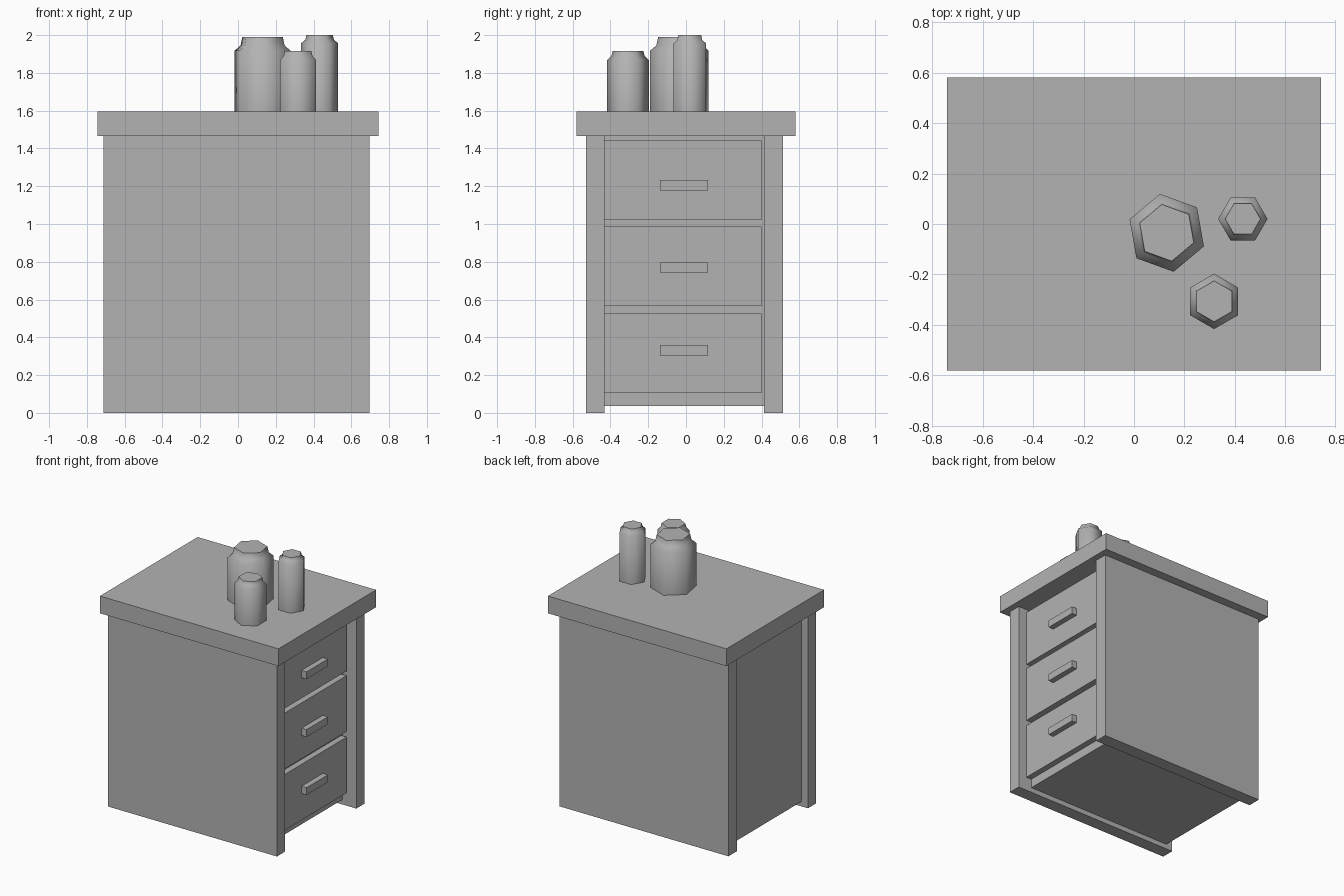
import bpy, bmesh
from math import cos, sin, pi, radians

cube = bpy.data.objects.get("Cube")
if cube:
    bpy.data.objects.remove(cube, do_unlink=True)

GREY = (0.45, 0.45, 0.45, 1)
grey = bpy.data.materials.new("plain grey")
grey.use_nodes = True
grey.diffuse_color = GREY
grey.node_tree.nodes["Principled BSDF"].inputs["Base Color"].default_value = GREY


def finish(name, bm):
    bmesh.ops.recalc_face_normals(bm, faces=bm.faces)
    mesh = bpy.data.meshes.new(name)
    bm.to_mesh(mesh)
    bm.free()
    mesh.materials.append(grey)
    ob = bpy.data.objects.new(name, mesh)
    bpy.context.collection.objects.link(ob)
    return ob


def box(name, x, y, z):
    """Box spanning the given (low, high) ranges."""
    bm = bmesh.new()
    bmesh.ops.create_cube(bm, size=1)
    for v in bm.verts:
        v.co = [(lo + hi) / 2 + c * (hi - lo) for c, (lo, hi) in zip(v.co, (x, y, z))]
    return finish(name, bm)


def jar(name, x, y, turn, rings):
    """Six-sided jar from (radius, height) rings."""
    bm = bmesh.new()
    loops = []
    for r, z in rings:
        angles = [radians(turn) + i * pi / 3 for i in range(6)]
        loops.append([bm.verts.new((x + r * cos(a), y + r * sin(a), z)) for a in angles])
    for low, high in zip(loops, loops[1:]):
        for i in range(6):
            j = (i + 1) % 6
            bm.faces.new((low[i], low[j], high[j], high[i]))
    bm.faces.new(loops[0])
    bm.faces.new(loops[-1])
    ob = finish(name, bm)
    bpy.ops.object.select_all(action='DESELECT')
    ob.select_set(True)
    bpy.context.view_layer.objects.active = ob
    bpy.ops.object.shade_smooth_by_angle(angle=radians(62))
    return ob


# Cabinet shell
TOP = 1.595
box("table_top", (-0.743, 0.743), (-0.581, 0.581), (1.465, TOP))
box("front_panel", (-0.713, 0.695), (-0.53, -0.432), (0, 1.465))
box("back_panel", (-0.713, 0.695), (0.414, 0.514), (0, 1.465))
box("carcass", (-0.66, 0.58), (-0.432, 0.414), (0.037, 1.465))

# Drawers with bar handles
for name, z in (("bottom", 0.105), ("middle", 0.567), ("top", 1.022)):
    box(name + "_drawer", (0.56, 0.625), (-0.432, 0.4), (z, z + 0.42))
    grip = z + 0.2 if name == "bottom" else z + 0.175 if name == "middle" else z + 0.155
    box(name + "_handle", (0.62, 0.667), (-0.138, 0.117), (grip, grip + 0.055))

# Jars: body, sloped shoulder, tapered lid
for name, x, y, turn, r, lid, shoulder, rim, top in (
        ("large_jar", 0.13, -0.035, 40, 0.157, 0.124, 1.918, 1.945, 1.99),
        ("short_jar", 0.318, -0.307, 30, 0.11, 0.088, 1.868, 1.89, 1.917),
        ("tall_jar", 0.432, 0.02, 0, 0.098, 0.076, 1.957, 1.975, 2.0)):
    jar(name, x, y, turn,
        [(r, TOP), (r, shoulder), (lid, rim), (lid * 0.92, top)])
